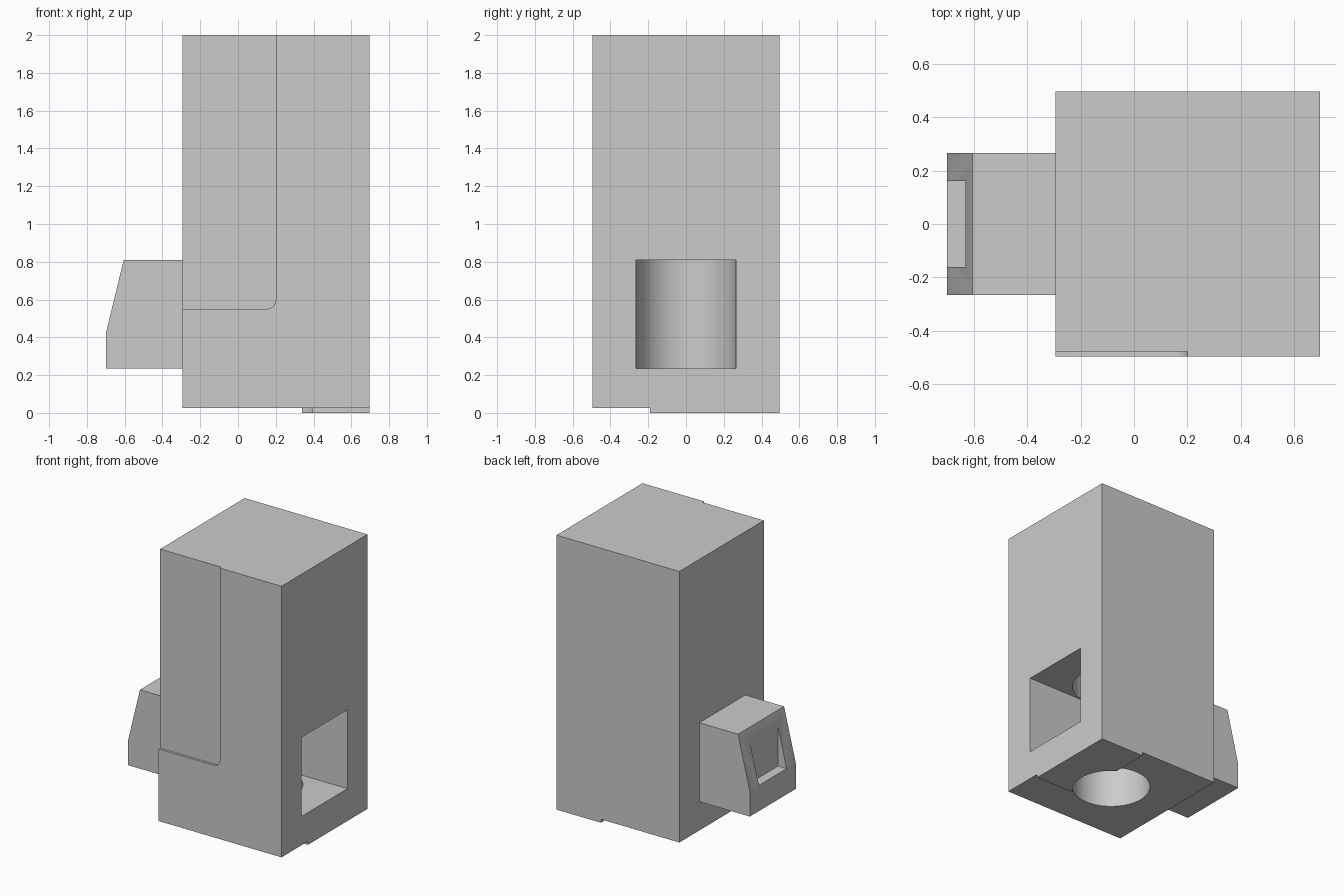
import bpy, bmesh, math
from mathutils import Vector

if "Cube" in bpy.data.objects:
    bpy.data.objects.remove(bpy.data.objects["Cube"])

gray = bpy.data.materials.new("light gray")
gray.diffuse_color = (0.6, 0.6, 0.6, 1)
gray.use_nodes = True
gray.node_tree.nodes["Principled BSDF"].inputs["Base Color"].default_value = gray.diffuse_color

X0, X1, HALF = -0.293, 0.697, 0.495   # body extents
CX = (X0 + X1) / 2                    # bore axis


def prism(name, base, extrude):
    """Extrude a planar outline along a vector."""
    bm = bmesh.new()
    face = bm.faces.new([bm.verts.new(p) for p in base])
    new = bmesh.ops.extrude_face_region(bm, geom=[face])["geom"]
    bmesh.ops.translate(bm, vec=Vector(extrude),
                        verts=[v for v in new if isinstance(v, bmesh.types.BMVert)])
    bmesh.ops.recalc_face_normals(bm, faces=bm.faces)
    mesh = bpy.data.meshes.new(name)
    bm.to_mesh(mesh)
    bm.free()
    mesh.materials.append(gray)
    obj = bpy.data.objects.new(name, mesh)
    bpy.context.collection.objects.link(obj)
    return obj


def box(name, x0, x1, y0, y1, z0, z1):
    return prism(name, [(x0, y0, z0), (x1, y0, z0), (x1, y1, z0), (x0, y1, z0)],
                 (0, 0, z1 - z0))


def arc(cx, cy, r, a0, a1, n):
    angles = [math.radians(a0 + (a1 - a0) * i / n) for i in range(n + 1)]
    return [(cx + r * math.cos(a), cy + r * math.sin(a)) for a in angles]


def cut(target, cutter):
    cutter.hide_render = True
    mod = target.modifiers.new("cut", 'BOOLEAN')
    mod.operation = 'DIFFERENCE'
    mod.solver = 'EXACT'
    mod.object = cutter
    bpy.ops.object.select_all(action='DESELECT')
    bpy.context.view_layer.objects.active = target
    target.select_set(True)
    bpy.ops.object.modifier_apply(modifier=mod.name)
    bpy.data.objects.remove(cutter)


# Tall body block
body = box("body", X0, X1, -HALF, HALF, 0, 2)

# Shallow step on the underside, leaving a raised corner pad
step = [(-1, -1), (1, -1), (1, -0.19)] + arc(0.43, -0.10, 0.09, 270, 180, 10) + [(0.34, 1), (-1, 1)]
cut(body, prism("underside_step", [(x, y, -0.1) for x, y in step], (0, 0, 0.125)))

# Shallow front panel recess with a rounded lower corner
panel = [(-1, 0.55)] + arc(0.15, 0.60, 0.05, 270, 360, 10) + [(0.2, 2.5), (-1, 2.5)]
cut(body, prism("front_recess", [(x, -0.7, z) for x, z in panel], (0, 0.222, 0)))

# Vertical bore from below
ring = arc(CX, 0, 0.263, 0, 360, 64)[:-1]
cut(body, prism("bore", [(x, y, -0.1) for x, y in ring], (0, 0, 1.85)))

# Square side window opening into the bore
cut(body, box("side_window", CX, 1, -0.265, 0.265, 0.235, 0.81))

# Spout with sloped upper face
profile = [(X0, 0.235), (-0.7, 0.235), (-0.7, 0.42), (-0.605, 0.81), (X0, 0.81)]
spout = prism("spout", [(x, -0.265, z) for x, z in profile], (0, 0.53, 0))

# Pocket in the sloped face
cut(spout, box("spout_pocket", -0.9, -0.63, -0.16, 0.16, 0.422, 0.9))

# Smooth round walls, keep sharp corners
for obj in (body, spout):
    bpy.ops.object.select_all(action='DESELECT')
    bpy.context.view_layer.objects.active = obj
    obj.select_set(True)
    bpy.ops.object.shade_smooth_by_angle(angle=math.radians(30))
